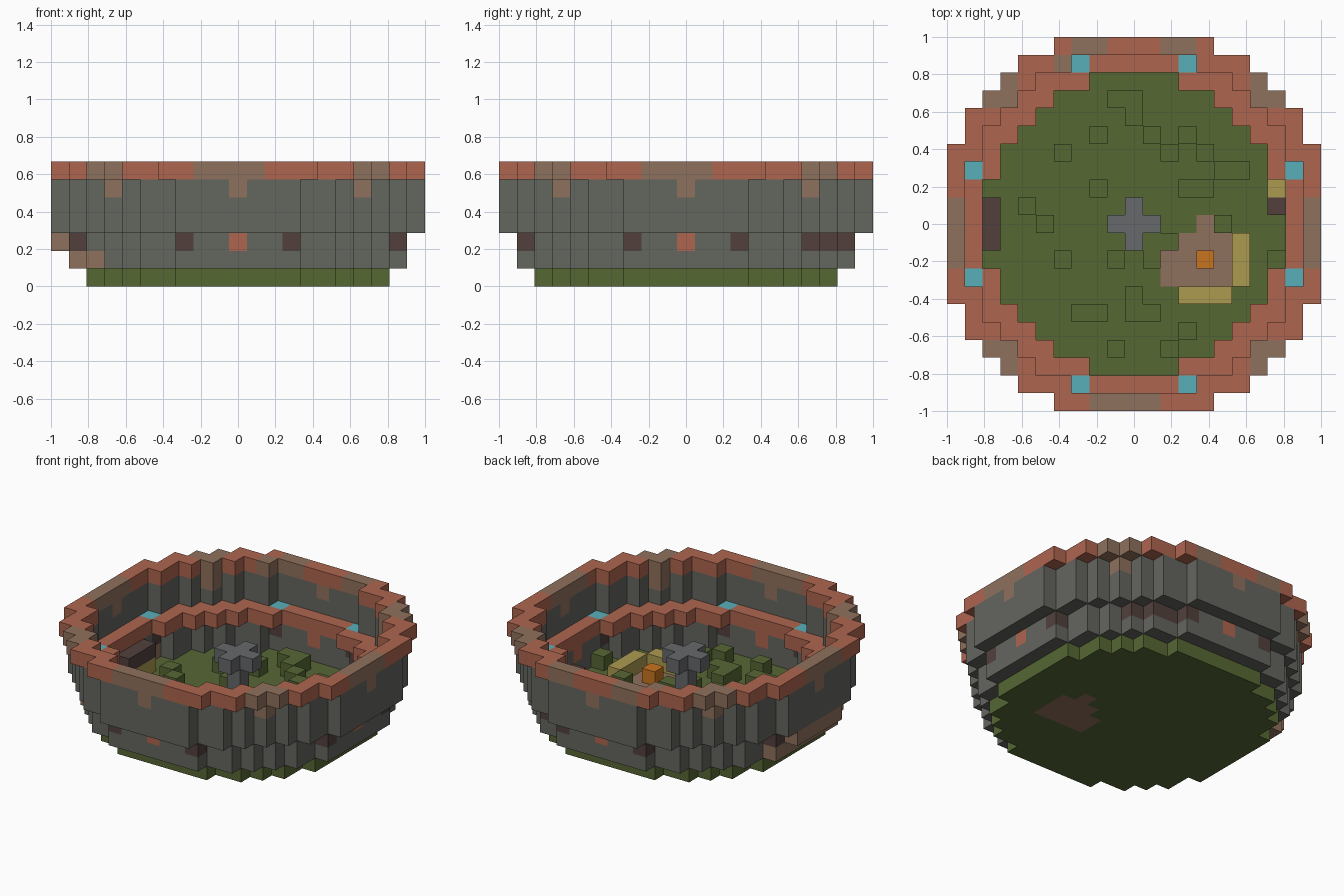
import bpy
import bmesh
from mathutils import Vector

if "Cube" in bpy.data.objects:
    bpy.data.objects.remove(bpy.data.objects["Cube"], do_unlink=True)

U = 2 / 21  # block size


def linear(c):
    c /= 255
    return c / 12.92 if c < 0.04 else ((c + 0.055) / 1.055) ** 2.4


def make_material(name, rgb):
    mat = bpy.data.materials.new(name)
    col = (*[linear(c) for c in rgb], 1)
    mat.diffuse_color = col
    mat.use_nodes = True
    mat.node_tree.nodes["Principled BSDF"].inputs["Base Color"].default_value = col
    return mat


MATS = {
    "red": make_material("brick red", (174, 101, 79)),
    "brown": make_material("earth brown", (143, 113, 93)),
    "grey": make_material("stone grey", (100, 102, 95)),
    "green": make_material("grass green", (86, 103, 52)),
    "cyan": make_material("lamp cyan", (88, 175, 184)),
    "dark": make_material("dark wood", (82, 64, 60)),
    "yellow": make_material("straw yellow", (172, 155, 80)),
    "orange": make_material("fire orange", (200, 116, 30)),
    "pale": make_material("fountain grey", (103, 104, 107)),
}
parts = {}


def put(part, colour, x, y, z):
    """Place one block, replacing whatever was there."""
    for blocks in parts.values():
        blocks.pop((x, y, z), None)
    parts.setdefault(part, {})[(x, y, z)] = colour


def ring(part, colour, outer, inner, layers):
    """Blocks whose squared radius lies above inner and up to outer."""
    for x in range(-10, 11):
        for y in range(-10, 11):
            if inner < x * x + y * y <= outer:
                for z in layers:
                    put(part, colour, x, y, z)


def build(name, blocks, solid):
    """Turn blocks into one mesh with only the exposed faces."""
    bm = bmesh.new()
    used = sorted(set(blocks.values()))
    for (x, y, z), colour in blocks.items():
        for axis in range(3):
            for sign in (-1, 1):
                n = [0, 0, 0]
                n[axis] = sign
                if (x + n[0], y + n[1], z + n[2]) in solid:
                    continue
                n = Vector(n)
                a = Vector((n.y, n.z, n.x)) / 2
                b = n.cross(a)
                c = Vector((x, y, z + 0.5)) + n / 2
                corners = (c - a - b, c + a - b, c + a + b, c - a + b)
                face = bm.faces.new([bm.verts.new(p * U) for p in corners])
                face.material_index = used.index(colour)
    bmesh.ops.remove_doubles(bm, verts=bm.verts, dist=U / 100)
    mesh = bpy.data.meshes.new(name)
    bm.to_mesh(mesh)
    bm.free()
    for colour in used:
        mesh.materials.append(MATS[colour])
    bpy.context.collection.objects.link(bpy.data.objects.new(name, mesh))


# Stacked rings of the bowl
ring("grass_floor", "green", 75, -1, [0])
ring("lower_wall", "grey", 93, 75, [1, 2])
ring("ledge", "red", 93, 70, [3])
ring("upper_wall", "grey", 110, 93, [3, 4, 5])
ring("rim", "red", 120, 93, [6])

# Weathered brown stretches on the rim
for (x, y, z) in list(parts["rim"]):
    side = y if abs(x) == 10 else x
    straight = max(abs(x), abs(y)) == 10
    corner = abs(abs(x) - abs(y)) <= 1
    if y == 10:
        worn = abs(side) in (2, 3)
    else:
        worn = straight and -2 <= side <= 1
    if worn or corner or (x, y) == (-4, 9):
        put("rim", "brown", x, y, z)

# Drips, windows and lamps, repeated around the walls
for s in (-1, 1):
    for x, y in ((0, 10 * s), (10 * s, 0), (7 * s, 7), (7 * s, -7)):
        put("upper_wall", "brown", x, y, 5)
    for x, y in ((0, 9 * s), (9 * s, 0)):
        put("lower_wall", "red", x, y, 2)
    for t in (-1, 1):
        for x, y in ((3 * s, 9 * t), (9 * s, 3 * t)):
            put("lower_wall", "dark", x, y, 2)
            put("ledge", "cyan", x, y, 3)
for x, y in ((4, 8), (5, 8), (6, 7)):
    put("lower_wall", "dark", x, y, 2)

# Entrance steps on one side
for y in range(-2, 3):
    put("entrance_steps", "brown", -10, y, 2)
for y in range(-3, 4):
    put("entrance_steps", "brown", -9, y, 1)
for x, y in ((-8, -4), (-8, -5)):
    put("entrance_steps", "brown", x, y, 1)

# Dark shelf over straw, and a small stall opposite
for y in (-1, 0, 1):
    put("shelf", "yellow", -8, y, 1)
    put("shelf", "dark", -8, y, 2)
put("stall", "yellow", 8, 2, 1)
put("stall", "dark", 8, 1, 1)

# Fire pit on bare earth with straw benches
for x in range(2, 6):
    for y in (-3, -2, -1):
        if (x, y) != (2, -1):
            put("earth_patch", "brown", x, y, 0)
put("earth_patch", "brown", 4, 0, 0)
put("fire", "orange", 4, -2, 1)
for i in range(3):
    put("benches", "yellow", 6, -1 - i, 1)
    put("benches", "yellow", 3 + i, -4, 1)

# Central fountain: a post with a cross on top
for z in range(1, 5):
    put("fountain", "pale", 0, 0, z)
for x, y in ((1, 0), (-1, 0), (0, 1), (0, -1)):
    put("fountain", "pale", x, y, 4)

# Scattered shrubs, one row of columns per y
SHRUBS = {7: (-1, 0), 6: (0,), 5: (-2, 1, 3), 4: (-4, 2, 4), 3: (5, 6),
          2: (-2, 3, 4), 1: (-6,), 0: (-5, 5), -1: (1, 2), -2: (-4, -1, 1, 8),
          -4: (0,), -5: (-3, -2, 0, 1), -6: (3,), -7: (-1, 2)}
for y, columns in SHRUBS.items():
    for x in columns:
        put("shrubs", "green", x, y, 1)

solid = set().union(*parts.values())
for name, blocks in parts.items():
    build(name, blocks, solid)
